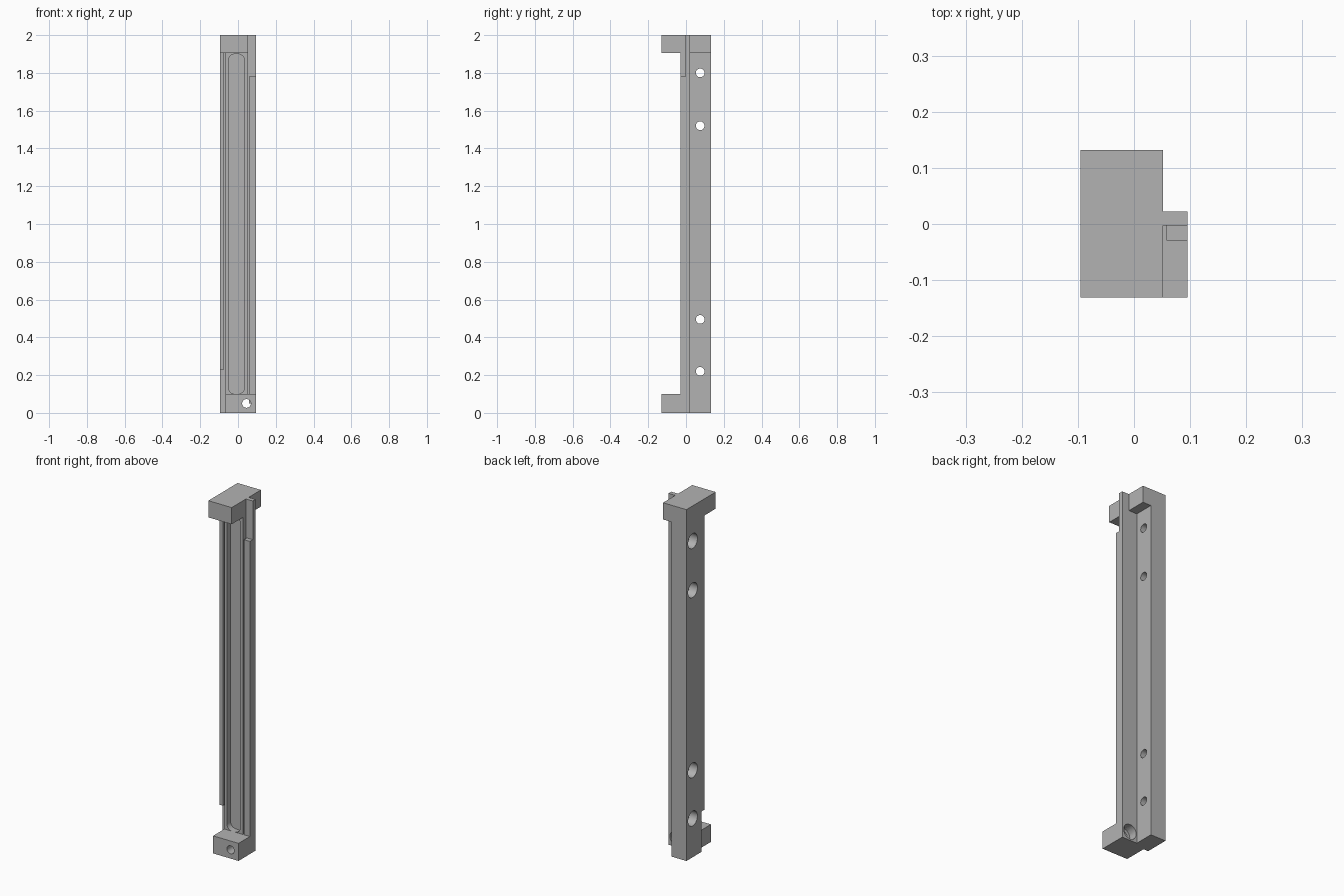
import bpy, bmesh
from math import pi, cos, sin, radians
from mathutils import Matrix

cube = bpy.data.objects.get("Cube")
if cube:
    bpy.data.objects.remove(cube)

grey = bpy.data.materials.new("plain grey")
grey.use_nodes = True
grey.diffuse_color = (0.45, 0.45, 0.45, 1)
grey.node_tree.nodes["Principled BSDF"].inputs["Base Color"].default_value = (0.45, 0.45, 0.45, 1)


def prism(name, points, depth, matrix=Matrix()):
    """Extrude a closed 2D outline along local z, then place it."""
    bm = bmesh.new()
    face = bm.faces.new([bm.verts.new((u, v, 0)) for u, v in points])
    geom = bmesh.ops.extrude_face_region(bm, geom=[face])["geom"]
    bmesh.ops.translate(bm, vec=(0, 0, depth), verts=[g for g in geom if isinstance(g, bmesh.types.BMVert)])
    bmesh.ops.transform(bm, matrix=matrix, verts=bm.verts)
    bmesh.ops.recalc_face_normals(bm, faces=bm.faces)
    mesh = bpy.data.meshes.new(name)
    bm.to_mesh(mesh)
    bm.free()
    mesh.materials.append(grey)
    obj = bpy.data.objects.new(name, mesh)
    bpy.context.collection.objects.link(obj)
    return obj


def box(name, x, y, z):
    outline = [(x[0], y[0]), (x[1], y[0]), (x[1], y[1]), (x[0], y[1])]
    return prism(name, outline, z[1] - z[0], Matrix.Translation((0, 0, z[0])))


def circle(r, n=32):
    return [(r * cos(2 * pi * i / n), r * sin(2 * pi * i / n)) for i in range(n)]


def rounded_rect(w, h, r, steps=8):
    points = []
    for k, (sx, sy) in enumerate([(1, 1), (-1, 1), (-1, -1), (1, -1)]):
        for i in range(steps + 1):
            a = pi / 2 * (k + i / steps)
            points.append((sx * (w / 2 - r) + r * cos(a), sy * (h / 2 - r) + r * sin(a)))
    return points


def cut(obj, cutters):
    """Apply boolean cuts and shade the bores smooth."""
    for c in cutters:
        mod = obj.modifiers.new("cut", "BOOLEAN")
        mod.operation, mod.solver, mod.object = "DIFFERENCE", "EXACT", c
    graph = bpy.context.evaluated_depsgraph_get()
    mesh = bpy.data.meshes.new_from_object(obj.evaluated_get(graph))
    obj.modifiers.clear()
    obj.data = mesh
    bpy.ops.object.select_all(action="DESELECT")
    obj.select_set(True)
    bpy.context.view_layer.objects.active = obj
    bpy.ops.object.shade_smooth_by_angle(angle=radians(30))


LEFT, RIGHT = 0.095, -0.095
FACE, PLATE, STEP, BACK = -0.029, -0.003, 0.022, 0.132

# L-shaped spine: thin front plate and a thick back leg
spine = prism("spine", [(RIGHT, PLATE), (LEFT, PLATE), (LEFT, STEP), (0, STEP), (0, BACK), (RIGHT, BACK)], 2)

# Raised middle panel and the two guide rails
panel = box("middle_panel", (-0.065, 0.051), (FACE, PLATE), (0.05, 1.95))
box("right_rail", (RIGHT, -0.075), (FACE, PLATE), (0.23, 1.95))
box("left_rail", (0.058, LEFT), (FACE, PLATE), (0.05, 1.78))

# End blocks
box("top_block", (RIGHT, 0.052), (-0.131, BACK), (1.905, 2))
foot = box("bottom_block", (-0.065, LEFT), (-0.131, PLATE), (0, 0.1))

# Long rounded slot in the panel
along_y = Matrix.Rotation(pi / 2, 4, "X")
slot = prism("slot_cutter", rounded_rect(0.085, 1.8, 0.035), 0.1,
             Matrix.Translation((-0.008, 0.005, 1.0)) @ along_y)

# Counterbored side holes
along_x = Matrix.Rotation(pi / 2, 4, "Y")
side = []
for z in (0.22, 0.495, 1.52, 1.8):
    for r, depth in ((0.023, 0.2), (0.042, 0.06)):
        place = Matrix.Translation((-0.105, 0.075, z)) @ along_x
        side.append(prism("side_hole_cutter", circle(r), depth, place))

# Counterbored hole through the foot
foot_holes = [prism("foot_hole_cutter", circle(r), depth, Matrix.Translation((0.045, 0.032, 0.05)) @ along_y)
              for r, depth in ((0.023, 0.2), (0.041, 0.06))]

cut(panel, [slot])
cut(spine, [slot] + side + foot_holes)
cut(foot, foot_holes)
# The panel's hidden lower end stays clear of the foot bore
cut(panel, foot_holes)

for c in [slot] + side + foot_holes:
    bpy.data.objects.remove(c)
